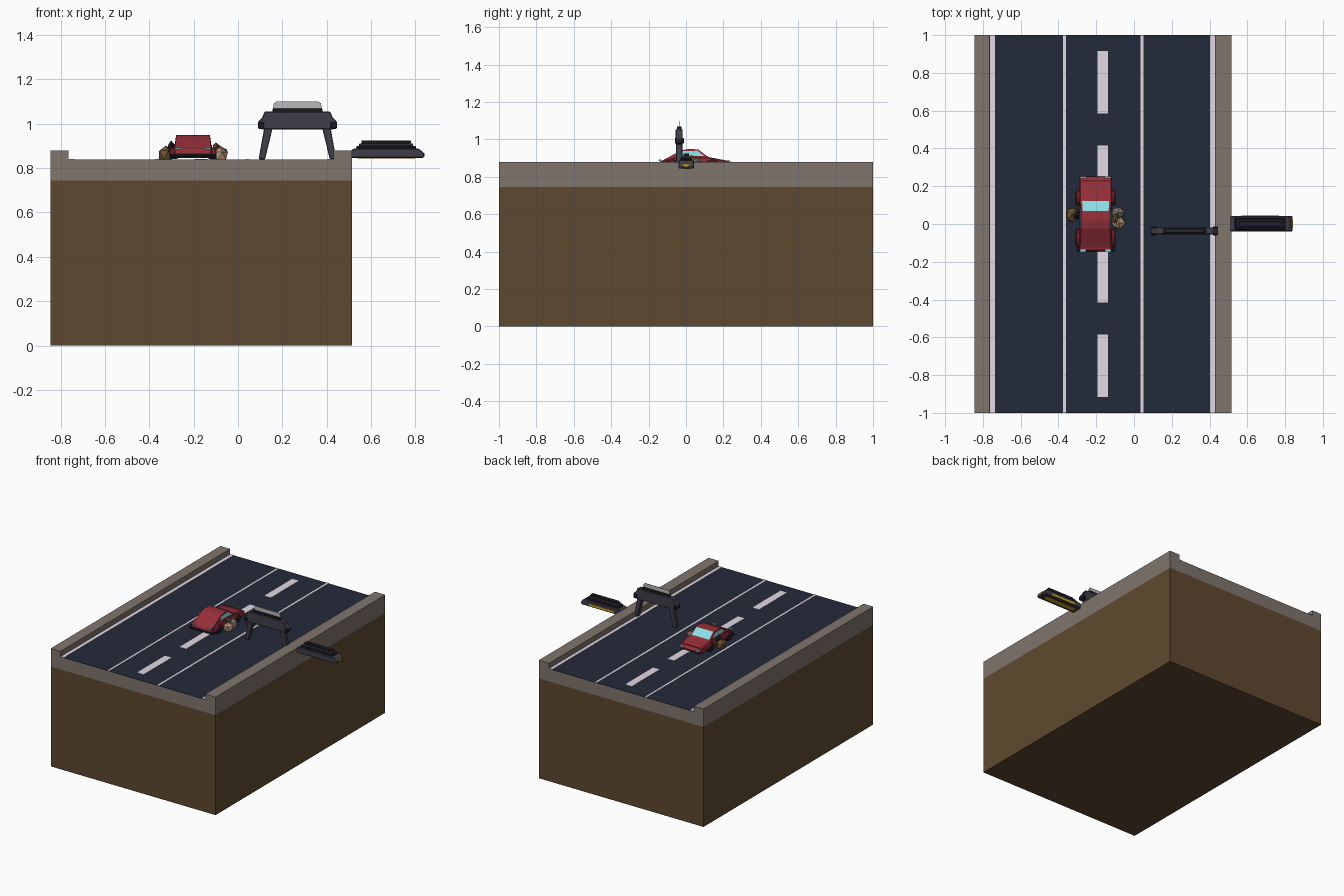
import bpy, bmesh, random
from mathutils import Vector

if "Cube" in bpy.data.objects:
    bpy.data.objects.remove(bpy.data.objects["Cube"])

random.seed(4)


def mat(name, rgb):
    m = bpy.data.materials.new(name)
    m.diffuse_color = [(c / 255) ** 2.2 for c in rgb] + [1]
    m.use_nodes = True
    m.node_tree.nodes["Principled BSDF"].inputs["Base Color"].default_value = m.diffuse_color
    return m


EARTH = mat("earth", (94, 74, 50))
STONE = mat("stone", (126, 116, 108))
ASPHALT = mat("asphalt", (40, 46, 60))
PAINT = mat("paint", (226, 216, 228))
RED = mat("red", (150, 50, 60))
DARKRED = mat("dark_red", (115, 38, 48))
GLASS = mat("glass", (140, 220, 228))
METAL = mat("metal", (66, 65, 76))
BLACK = mat("black", (38, 37, 44))
PANEL = mat("panel", (185, 185, 185))
YELLOW = mat("yellow", (215, 165, 25))
TAN = mat("tan", (176, 142, 118))
OLIVE = mat("olive", (108, 86, 54))


def finish(bm, name, material, bevel=0):
    bmesh.ops.recalc_face_normals(bm, faces=bm.faces)
    me = bpy.data.meshes.new(name)
    bm.to_mesh(me)
    bm.free()
    ob = bpy.data.objects.new(name, me)
    bpy.context.collection.objects.link(ob)
    me.materials.append(material)
    if bevel:
        b = ob.modifiers.new("bevel", "BEVEL")
        b.width, b.segments = bevel, 1
    return ob


def box(name, x, y, z, material, bevel=0):
    bm = bmesh.new()
    bmesh.ops.create_cube(bm, size=1)
    for v in bm.verts:
        v.co = [(r[0] + r[1]) / 2 + c * (r[1] - r[0]) for c, r in zip(v.co, (x, y, z))]
    return finish(bm, name, material, bevel)


def prism(name, pts, lo, hi, axis, material, bevel=0):
    """Extrude an (a, z) outline along x or y."""
    bm = bmesh.new()
    place = (lambda a, z, d: (d, a, z)) if axis == "x" else (lambda a, z, d: (a, d, z))
    f = bm.faces.new([bm.verts.new(place(a, z, lo)) for a, z in pts])
    r = bmesh.ops.extrude_face_region(bm, geom=[f])
    d = Vector((hi - lo, 0, 0) if axis == "x" else (0, hi - lo, 0))
    bmesh.ops.translate(bm, verts=[v for v in r["geom"] if isinstance(v, bmesh.types.BMVert)], vec=d)
    return finish(bm, name, material, bevel)


def quad(name, pts, material):
    bm = bmesh.new()
    bm.faces.new([bm.verts.new(p) for p in pts])
    return finish(bm, name, material)


def mirrored(cx, half):
    """Close a symmetric outline from its right half, given top to bottom."""
    return [(cx + a, z) for a, z in half] + [(cx - a, z) for a, z in reversed(half)]


# Road block and kerbs
X0, X1 = -0.845, 0.515
box("earth_block", (X0, X1), (-1, 1), (0, 0.745), EARTH)
prism("stone_bed", [(X0, 0.745), (X1, 0.745), (X1, 0.88), (0.43, 0.88), (0.43, 0.838),
                    (-0.765, 0.838), (-0.765, 0.88), (X0, 0.88)], -1, 1, "y", STONE)
box("asphalt", (-0.765, 0.43), (-1, 1), (0.838, 0.840), ASPHALT)
for i, x in enumerate([(-0.762, -0.735), (-0.376, -0.361), (0.034, 0.050), (0.403, 0.428)]):
    box(f"lane_line_{i}", x, (-1, 1), (0.840, 0.842), PAINT)
for i in range(4):
    y = -0.75 + 0.5 * i
    box(f"lane_dash_{i}", (-0.193, -0.138), (y - 0.165, y + 0.165), (0.840, 0.842), PAINT)

# Car body: wide lower hull, tapered cabin
C = -0.203
prism("car_body", [(-0.143, 0.862), (-0.135, 0.845), (0.235, 0.845), (0.255, 0.862), (0.235, 0.884),
                   (0.12, 0.906), (-0.03, 0.91), (-0.14, 0.885)], C - 0.086, C + 0.086, "x", RED, 0.006)
cabin = prism("car_cabin", [(-0.14, 0.880), (0.125, 0.902), (0.065, 0.946), (0.02, 0.950), (-0.025, 0.942)],
              C - 0.083, C + 0.083, "x", RED)
for v in cabin.data.vertices:
    if v.co.z > 0.92:
        v.co.x = C + (v.co.x - C) * 0.92
quad("windshield", [(C - 0.072, 0.121, 0.908), (C + 0.072, 0.121, 0.908),
                    (C + 0.068, 0.068, 0.947), (C - 0.068, 0.068, 0.947)], GLASS)
box("hood_trim", (C - 0.075, C + 0.075), (0.225, 0.232), (0.884, 0.888), DARKRED)
box("rear_bumper", (C - 0.1, C + 0.1), (-0.146, -0.12), (0.85, 0.864), BLACK, 0.004)
for s in (-1, 1):
    quad("side_window", [(C + s * 0.0835, -0.04, 0.912), (C + s * 0.0835, 0.098, 0.912),
                         (C + s * 0.079, 0.06, 0.940), (C + s * 0.079, -0.02, 0.937)], GLASS)
    a, b = sorted((C + s * 0.05, C + s * 0.082))
    box("tail_light", (a, b), (-0.147, -0.135), (0.886, 0.893), GLASS)
    box("head_light", (a, b), (0.238, 0.252), (0.868, 0.876), GLASS)
    for y, r in ((-0.075, 0.05), (0.14, 0.042)):
        lo, hi = sorted((C + s * 0.07, C + s * 0.105))
        prism("fender", [(y - r, 0.858), (y - r * 0.7, 0.884), (y, 0.895), (y + r * 0.7, 0.884),
                         (y + r, 0.858)], lo, hi, "x", DARKRED, 0.006)
        prism("wheel", [(y - 0.03, 0.86), (y - 0.018, 0.841), (y + 0.018, 0.841), (y + 0.03, 0.86),
                        (y + 0.018, 0.879), (y - 0.018, 0.879)], lo - 0.001, hi + 0.001, "x", BLACK)


# Rubble heaped against both sides of the car
def rock(name, c, size, material):
    bm = bmesh.new()
    bmesh.ops.create_icosphere(bm, subdivisions=1, radius=1)
    for v in bm.verts:
        k = random.uniform(0.88, 1.08)
        p = [c[i] + v.co[i] * size[i] * k for i in range(3)]
        p[2] = max(p[2], 0.84)
        v.co = p
    finish(bm, name, material)


rock("rubble_left_rock", (-0.325, 0.05, 0.855), (0.04, 0.045, 0.05), OLIVE)
rock("rubble_left_upper", (-0.302, 0.045, 0.895), (0.018, 0.025, 0.028), BLACK)
rock("rubble_right_rock", (-0.082, 0.005, 0.855), (0.042, 0.038, 0.042), TAN)
rock("rubble_right_back", (-0.087, 0.06, 0.86), (0.04, 0.036, 0.05), STONE)
rock("rubble_right_upper", (-0.1, 0.03, 0.892), (0.018, 0.03, 0.025), OLIVE)

# Gantry arch over the lane
G = 0.268
prism("arch_beam", mirrored(G, [(0.148, 1.055), (0.158, 1.03), (0.178, 1.01), (0.176, 0.977),
                                (0.150, 0.974), (0.132, 0.974)]), -0.055, -0.018, "y", METAL, 0.004)
box("arch_cap", (G - 0.112, G + 0.112), (-0.049, -0.023), (1.052, 1.070), BLACK, 0.004)
prism("arch_panel", mirrored(G, [(0.095, 1.100), (0.106, 1.092), (0.111, 1.068)]), -0.038, -0.034, "y", PANEL)
for s in (-1, 1):
    prism("arch_leg", [(G + s * a, z) for a, z in ((0.150, 0.98), (0.112, 0.98), (0.146, 0.84), (0.175, 0.84))],
          -0.053, -0.020, "y", METAL, 0.003)
    lo, hi = sorted((G + s * 0.150, G + s * 0.178))
    box("arch_shoulder", (lo, hi), (-0.060, -0.012), (0.978, 1.008), BLACK, 0.004)

# Second bar beyond the kerb
H = 0.668
prism("bar_body", mirrored(H, [(0.148, 0.888), (0.172, 0.866), (0.172, 0.850), (0.165, 0.845)]),
      -0.040, 0.042, "y", METAL, 0.007)
box("bar_rim", (H - 0.135, H + 0.135), (-0.031, 0.033), (0.886, 0.899), BLACK, 0.004)
box("bar_step", (H - 0.122, H + 0.122), (-0.022, 0.025), (0.898, 0.912), METAL, 0.003)
box("bar_cap", (H - 0.112, H + 0.112), (-0.014, 0.017), (0.911, 0.925), BLACK, 0.003)
box("bar_back_strip", (H - 0.10, H + 0.10), (0.040, 0.044), (0.853, 0.868), YELLOW)
box("bar_under_strip", (H - 0.13, H + 0.13), (-0.014, 0.018), (0.843, 0.847), YELLOW)
for s in (-1, 1):
    lo, hi = sorted((H + s * 0.165, H + s * 0.174))
    prism("bar_end_marker", [(-0.022, 0.868), (0.022, 0.868), (0.0, 0.852)], lo, hi, "x", YELLOW)
